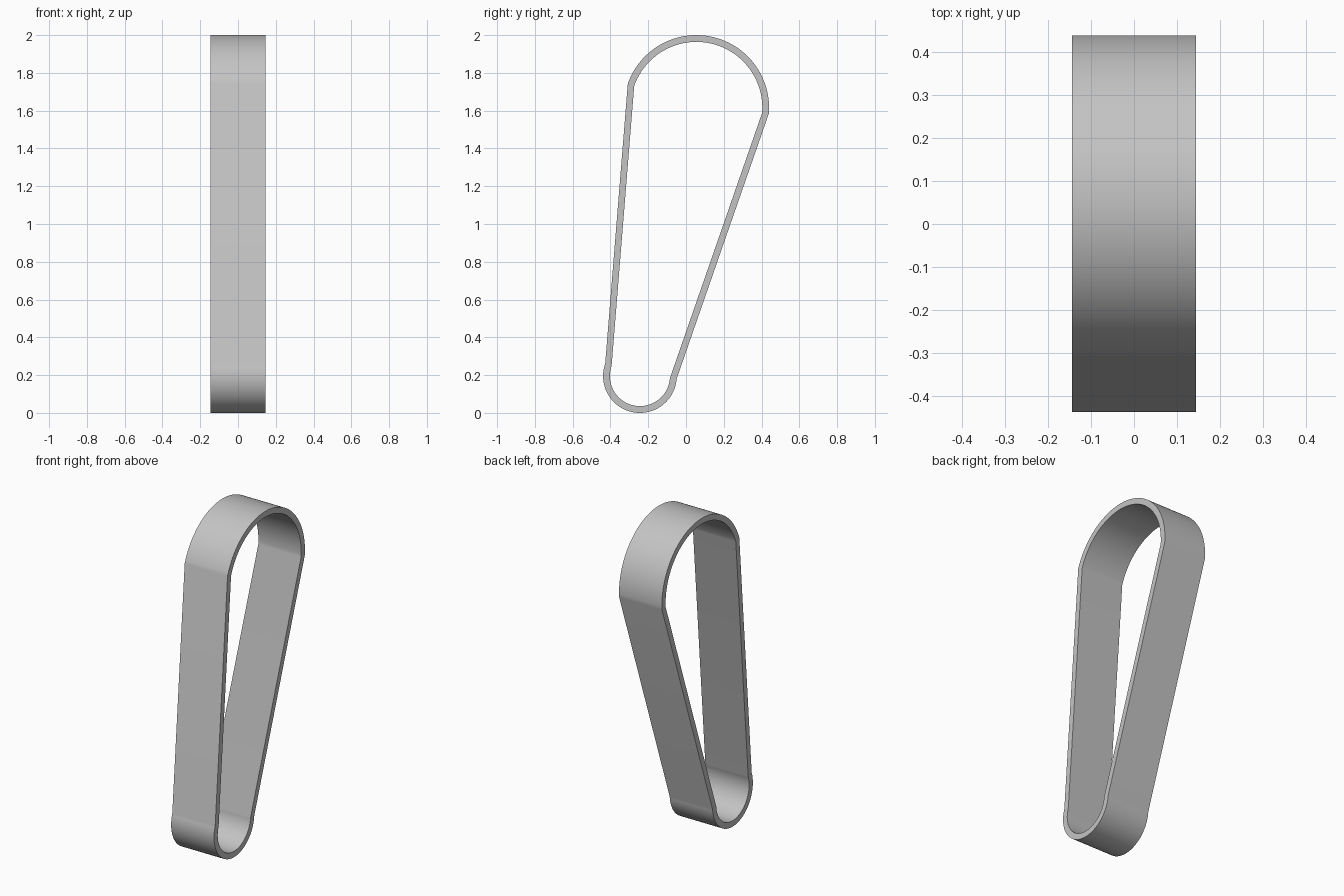
import bpy
import bmesh
import math

cube = bpy.data.objects.get("Cube")
if cube:
    bpy.data.objects.remove(cube, do_unlink=True)

HALF_WIDTH = 0.145
WALL = 0.036
SEGMENTS = 56
TOP = (0.055, 1.615, 0.385)      # y, z, radius of the large bend
BOTTOM = (-0.244, 0.195, 0.195)  # y, z, radius of the small bend


def belt_profile(inset):
    """Outline of a band stretched round two circles, as (y, z) points."""
    dy, dz = TOP[0] - BOTTOM[0], TOP[1] - BOTTOM[1]
    axis = math.atan2(dz, dy)
    spread = math.acos((TOP[2] - BOTTOM[2]) / math.hypot(dy, dz))
    points = []
    for (y, z, r), start, end in (
        (TOP, axis - spread, axis + spread),
        (BOTTOM, axis + spread, axis + math.tau - spread),
    ):
        for i in range(SEGMENTS + 1):
            a = start + (end - start) * i / SEGMENTS
            points.append((y + (r - inset) * math.cos(a),
                           z + (r - inset) * math.sin(a)))
    return points


# Grey material
grey = bpy.data.materials.new("plain_grey")
grey.use_nodes = True
colour = (0.55, 0.55, 0.55, 1)
grey.diffuse_color = colour
grey.node_tree.nodes["Principled BSDF"].inputs["Base Color"].default_value = colour

# Band: outer and inner walls joined by flat rims
bm = bmesh.new()
rings = [[bm.verts.new((x, y, z)) for y, z in belt_profile(inset)]
         for x, inset in ((-HALF_WIDTH, 0), (HALF_WIDTH, 0),
                          (HALF_WIDTH, WALL), (-HALF_WIDTH, WALL))]
count = len(rings[0])
for k in range(4):
    a, b = rings[k], rings[(k + 1) % 4]
    for i in range(count):
        j = (i + 1) % count
        bm.faces.new((a[i], a[j], b[j], b[i]))
bmesh.ops.recalc_face_normals(bm, faces=bm.faces)

mesh = bpy.data.meshes.new("belt_loop")
bm.to_mesh(mesh)
bm.free()
mesh.materials.append(grey)
belt = bpy.data.objects.new("belt_loop", mesh)
bpy.context.collection.objects.link(belt)

# Smooth bends with crisp rims
bpy.ops.object.select_all(action='DESELECT')
belt.select_set(True)
bpy.context.view_layer.objects.active = belt
bpy.ops.object.shade_smooth_by_angle(angle=math.radians(30))
